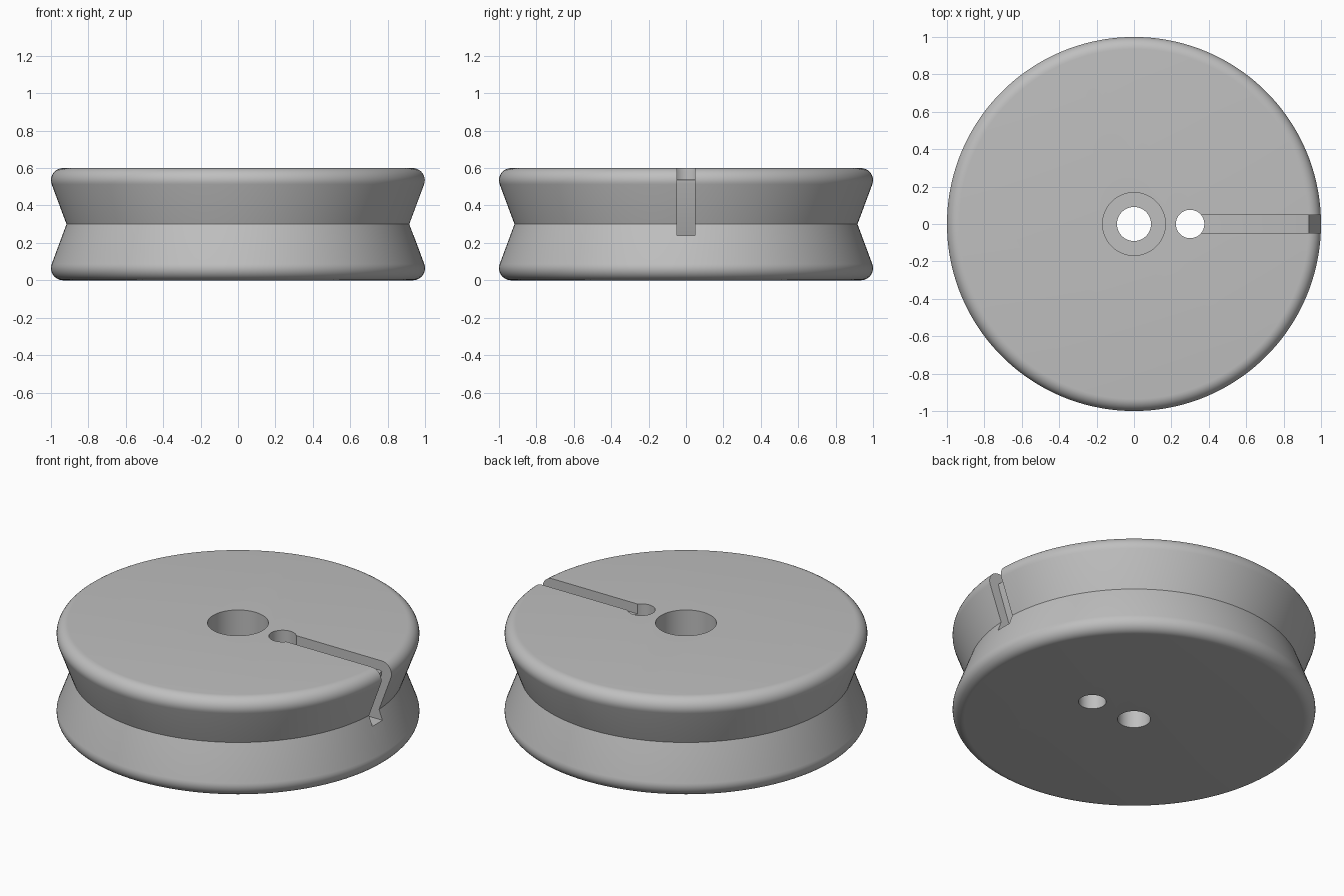
import bpy
import bmesh
from math import cos, sin, pi, radians

cube = bpy.data.objects.get("Cube")
if cube:
    bpy.data.objects.remove(cube, do_unlink=True)

HEIGHT = 0.6
SEGMENTS = 144

grey = bpy.data.materials.new("plain_grey")
grey.use_nodes = True
grey.diffuse_color = (0.52, 0.52, 0.52, 1)
grey.node_tree.nodes["Principled BSDF"].inputs["Base Color"].default_value = grey.diffuse_color


def make_object(name, bm):
    bmesh.ops.recalc_face_normals(bm, faces=bm.faces)
    mesh = bpy.data.meshes.new(name)
    bm.to_mesh(mesh)
    bm.free()
    mesh.materials.append(grey)
    obj = bpy.data.objects.new(name, mesh)
    bpy.context.collection.objects.link(obj)
    return obj


def lathe(name, profile):
    """Turn an (r, z) profile around z and cap both ends."""
    bm = bmesh.new()
    rings = []
    for r, z in profile:
        rings.append([bm.verts.new((r * cos(2 * pi * i / SEGMENTS), r * sin(2 * pi * i / SEGMENTS), z))
                      for i in range(SEGMENTS)])
    for a, b in zip(rings, rings[1:]):
        for i in range(SEGMENTS):
            j = (i + 1) % SEGMENTS
            bm.faces.new((a[i], a[j], b[j], b[i]))
    bm.faces.new(rings[0])
    bm.faces.new(rings[-1])
    return make_object(name, bm)


def bore(name, x, radius, bottom):
    """Cylinder cutter that runs from bottom to above the top face."""
    obj = lathe(name, [(radius, bottom), (radius, HEIGHT + 0.2)])
    obj.location.x = x
    return obj


def extrude_y(name, outline, half_width):
    """Extrude an (x, z) outline symmetrically along y."""
    bm = bmesh.new()
    face = bm.faces.new([bm.verts.new((x, -half_width, z)) for x, z in outline])
    side = bmesh.ops.extrude_face_region(bm, geom=[face])["geom"]
    bmesh.ops.translate(bm, verts=[v for v in side if isinstance(v, bmesh.types.BMVert)],
                        vec=(0, 2 * half_width, 0))
    return make_object(name, bm)


# Pulley body: rounded rims and a shallow V groove, mirrored about mid height
RIM = 0.065
upper = []
for k in range(11):
    a = radians(-20 + 11 * k)
    upper.append((1 - RIM + RIM * cos(a), HEIGHT - RIM + RIM * sin(a)))
lower = [(r, HEIGHT - z) for r, z in reversed(upper)]
pulley = lathe("pulley_wheel", lower + [(0.917, HEIGHT / 2)] + upper)

# Cutters: axle hole, its counterbore, cord hole, cord slot over the rim
cutters = [
    bore("axle_hole", 0, 0.091, -0.2),
    bore("axle_counterbore", 0, 0.168, 0.3),
    bore("cord_hole", 0.3, 0.076, -0.2),
    extrude_y("cord_slot", [(0.3, 0.54), (0.92, 0.54), (0.934, 0.535), (0.932, 0.515),
                            (0.835, 0.24), (1.2, 0.24), (1.2, 0.8), (0.3, 0.8)], 0.048),
]

bpy.context.view_layer.update()
for cutter in cutters:
    cutter.hide_render = True
    mod = pulley.modifiers.new(cutter.name, 'BOOLEAN')
    mod.operation = 'DIFFERENCE'
    mod.solver = 'EXACT'
    mod.object = cutter

bpy.ops.object.select_all(action='DESELECT')
pulley.select_set(True)
bpy.context.view_layer.objects.active = pulley
for cutter in cutters:
    bpy.ops.object.modifier_apply(modifier=cutter.name)
for cutter in cutters:
    bpy.data.objects.remove(cutter, do_unlink=True)

bpy.ops.object.shade_smooth_by_angle(angle=radians(30))
